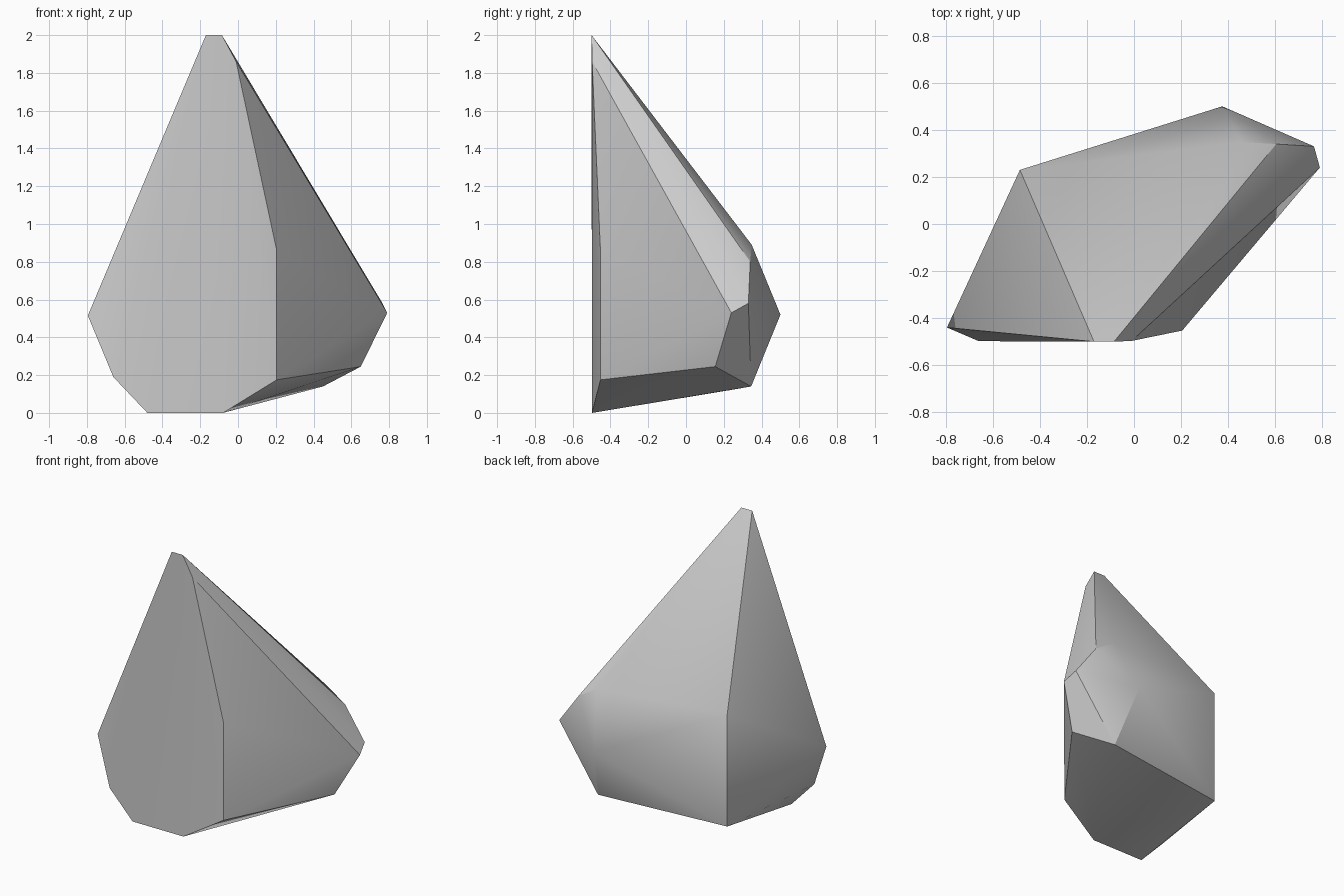
import bpy, bmesh, math

cube = bpy.data.objects.get("Cube")
if cube:
    bpy.data.objects.remove(cube, do_unlink=True)

# One plain stone grey
stone = bpy.data.materials.new("stone grey")
stone.use_nodes = True
grey = (0.6, 0.6, 0.6, 1)
stone.diffuse_color = grey
stone.node_tree.nodes["Principled BSDF"].inputs["Base Color"].default_value = grey

# Corners of the faceted rock, wrapped in a convex hull
front_face = [(-0.17, -0.5, 2), (-0.085, -0.5, 2), (-0.01, -0.497, 1.86),
              (0.205, -0.453, 0.86), (0.205, -0.453, 0.175), (-0.08, -0.498, 0),
              (-0.48, -0.498, 0), (-0.66, -0.498, 0.19), (-0.795, -0.44, 0.515)]
side_tip = [(0.65, 0.155, 0.245), (0.79, 0.24, 0.53),
            (0.765, 0.33, 0.58), (0.605, 0.34, 0.80)]
back = [(0.46, 0.348, 0.89), (0.375, 0.5, 0.52), (0.45, 0.345, 0.14),
        (-0.485, 0.23, 0.917), (-0.485, 0.23, 0.12)]

bm = bmesh.new()
for corner in front_face + side_tip + back:
    bm.verts.new(corner)
bmesh.ops.convex_hull(bm, input=bm.verts[:])
bmesh.ops.recalc_face_normals(bm, faces=bm.faces[:])
mesh = bpy.data.meshes.new("rock")
bm.to_mesh(mesh)
bm.free()

rock = bpy.data.objects.new("rock", mesh)
bpy.context.collection.objects.link(rock)
mesh.materials.append(stone)

# Soft facets, sharp main ridges
bpy.ops.object.select_all(action='DESELECT')
rock.select_set(True)
bpy.context.view_layer.objects.active = rock
bpy.ops.object.shade_smooth_by_angle(angle=math.radians(30))
